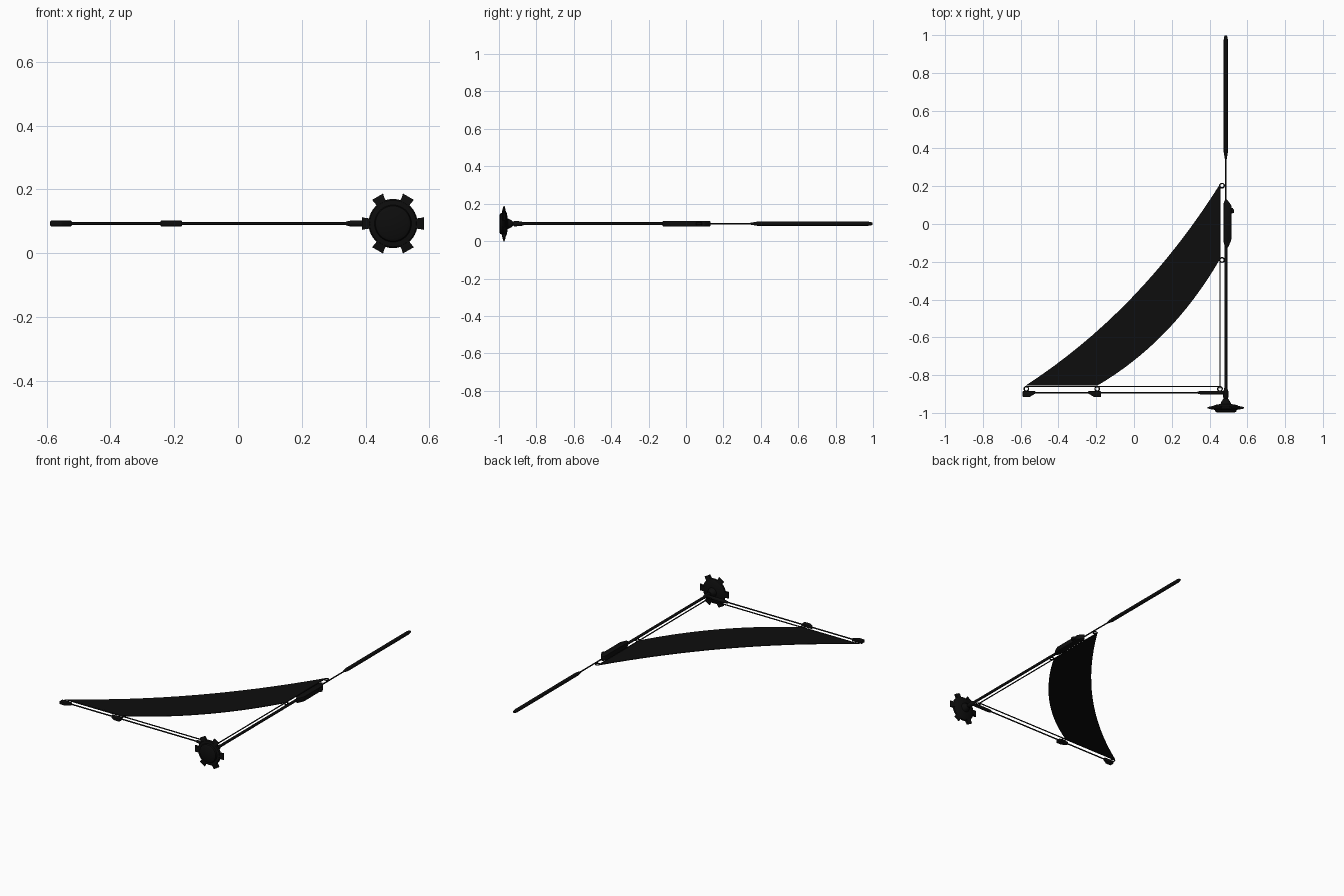
import bpy, bmesh, math
from mathutils import Vector, Matrix

if "Cube" in bpy.data.objects:
    bpy.data.objects.remove(bpy.data.objects["Cube"])

Z = 0.093      # height of the common plane
SX = 0.486     # x of the main shaft
BY = -0.893    # y of the cross bar

black = bpy.data.materials.new("matte black")
black.diffuse_color = (0.004, 0.004, 0.004, 1)
black.use_nodes = True
black.node_tree.nodes["Principled BSDF"].inputs["Base Color"].default_value = black.diffuse_color


def finish(name, bm):
    bmesh.ops.recalc_face_normals(bm, faces=bm.faces)
    me = bpy.data.meshes.new(name)
    bm.to_mesh(me)
    bm.free()
    me.materials.append(black)
    ob = bpy.data.objects.new(name, me)
    bpy.context.collection.objects.link(ob)
    bpy.ops.object.select_all(action='DESELECT')
    ob.select_set(True)
    bpy.context.view_layer.objects.active = ob
    bpy.ops.object.shade_smooth_by_angle(angle=math.radians(35))
    return ob


def lathe(name, origin, axis, profile, n=20):
    """Spin (distance, radius) pairs around an axis through origin."""
    bm = bmesh.new()
    rot = Vector(axis).to_track_quat('Z', 'Y')
    rings = []
    for d, r in profile:
        rings.append([bm.verts.new(Vector(origin) + rot @ Vector(
            (r * math.cos(math.tau * i / n), r * math.sin(math.tau * i / n), d)))
            for i in range(n)])
    for a, b in zip(rings, rings[1:]):
        for i in range(n):
            j = (i + 1) % n
            bm.faces.new((a[i], a[j], b[j], b[i]))
    bm.faces.new(rings[0])
    bm.faces.new(rings[-1])
    return finish(name, bm)


def rod(name, a, b, r, n=12):
    a, b = Vector((*a, Z)), Vector((*b, Z))
    return lathe(name, a, b - a, [(0, r), ((b - a).length, r)], n)


def plate(name, pts, half, bevel=0.0):
    """Extrude an outline in the xy plane to +-half around the common plane."""
    bm = bmesh.new()
    f = bm.faces.new([bm.verts.new((x, y, Z - half)) for x, y in pts])
    new = bmesh.ops.extrude_face_region(bm, geom=[f])['geom']
    bmesh.ops.translate(bm, vec=(0, 0, 2 * half),
                        verts=[v for v in new if isinstance(v, bmesh.types.BMVert)])
    if bevel:
        bmesh.ops.bevel(bm, geom=bm.edges[:], offset=bevel, segments=2,
                        affect='EDGES', profile=0.5)
    return finish(name, bm)


def ring(name, x, y, major=0.012, minor=0.0035, n=20, m=8):
    bm = bmesh.new()
    loops = []
    for i in range(n):
        a = math.tau * i / n
        loops.append([bm.verts.new((
            x + (major + minor * math.cos(math.tau * k / m)) * math.cos(a),
            y + (major + minor * math.cos(math.tau * k / m)) * math.sin(a),
            Z + minor * math.sin(math.tau * k / m))) for k in range(m)])
    for i in range(n):
        p, q = loops[i], loops[(i + 1) % n]
        for k in range(m):
            bm.faces.new((p[k], q[k], q[(k + 1) % m], p[(k + 1) % m]))
    return finish(name, bm)


# Main shaft, thinner beyond the middle grip, with the rear grip
lathe("main_shaft", (SX, 0, Z), (0, 1, 0),
      [(-0.94, 0.008), (0.10, 0.008), (0.11, 0.004), (0.36, 0.004)])
lathe("rear_grip", (SX, 0, Z), (0, 1, 0),
      [(0.34, 0.004), (0.355, 0.007), (0.38, 0.011), (0.975, 0.011),
       (0.99, 0.009), (0.998, 0.005)])

# Middle grip body and its side button
plate("middle_grip", [(0.475, 0.115), (0.484, 0.13), (0.492, 0.13), (0.515, 0.10),
                      (0.515, -0.085), (0.498, -0.125), (0.484, -0.125),
                      (0.475, -0.10)], 0.015, 0.004)
plate("grip_button", [(0.51, 0.085), (0.522, 0.085), (0.53, 0.075), (0.53, 0.06),
                      (0.51, 0.052)], 0.008, 0.002)

# Toothed wheel at the front end
lathe("wheel_hub", (SX, 0, Z), (0, 1, 0),
      [(-0.998, 0.046), (-0.993, 0.055), (-0.984, 0.058), (-0.982, 0.073),
       (-0.976, 0.077), (-0.968, 0.075), (-0.958, 0.058), (-0.953, 0.028),
       (-0.938, 0.022), (-0.925, 0.012)], 40)
bm = bmesh.new()
for k in range(6):
    a = k * math.pi / 3
    # tooth profile: radius, half width, half thickness; widening and thinning outward
    rows = []
    for r, w, t in ((0.06, 0.015, 0.010), (0.084, 0.017, 0.007), (0.097, 0.020, 0.003)):
        row = []
        for sw, st in ((-1, -1), (1, -1), (1, 1), (-1, 1)):
            p = Matrix.Rotation(-a, 3, 'Y') @ Vector((r, st * t, sw * w))
            row.append(bm.verts.new(p + Vector((SX, -0.973, Z))))
        rows.append(row)
    for p, q in zip(rows, rows[1:]):
        for i in range(4):
            bm.faces.new((p[i], p[(i + 1) % 4], q[(i + 1) % 4], q[i]))
    bm.faces.new(rows[0])
    bm.faces.new(rows[-1])
finish("wheel_teeth", bm)

# Collar joining the shaft and cross bar
lathe("shaft_collar", (SX, 0, Z), (0, 1, 0),
      [(-0.925, 0.010), (-0.918, 0.014), (-0.885, 0.013), (-0.868, 0.008)])
lathe("cross_bar_socket", (SX, BY, Z), (-1, 0, 0),
      [(0, 0.010), (0.125, 0.010), (0.14, 0.008), (0.152, 0.004)])
rod("cross_bar", (SX, BY), (-0.58, BY), 0.004)

# Clips on the cross bar, the second one mirrored
clip = [(-0.034, -0.023), (0.002, -0.023), (0.034, -0.004), (0.034, 0.008), (-0.034, 0.008)]
plate("outer_clip", [(-0.555 + x, BY + y) for x, y in clip], 0.009, 0.003)
plate("inner_clip", [(-0.209 - x, BY + y) for x, y in clip], 0.009, 0.003)

# Thin tension lines and the eyelets that hold them
rod("front_line", (-0.575, -0.86), (0.455, -0.86), 0.0035)
rod("side_line", (0.455, -0.87), (0.455, 0.205), 0.0035)
for i, (x, y) in enumerate([(-0.57, -0.873), (-0.195, -0.873), (0.455, -0.873),
                            (0.466, -0.19), (0.466, 0.203)]):
    ring(f"eyelet_{i + 1}", x, y)
for y in (-0.19, 0.203):
    rod("eyelet_pin", (0.476, y), (SX, y), 0.004)


# Curved fabric panel between the two lines
def curve(p0, p1, p2, n=16):
    return [tuple((1 - t) ** 2 * a + 2 * t * (1 - t) * b + t * t * c
                  for a, b, c in zip(p0, p1, p2)) for t in (i / n for i in range(n + 1))]


outer = curve((-0.575, -0.856), (0.03, -0.465), (0.456, 0.212))
inner = curve((-0.195, -0.856), (0.20, -0.625), (0.456, -0.185))
bm = bmesh.new()
layers = [[[bm.verts.new((x, y, Z + s * 0.002)) for x, y in c] for c in (outer, inner)]
          for s in (-1, 1)]
(lo, li), (uo, ui) = layers
for p, q in ((lo, li), (uo, ui), (lo, uo), (li, ui)):
    for i in range(len(p) - 1):
        bm.faces.new((p[i], p[i + 1], q[i + 1], q[i]))
for i in (0, -1):
    bm.faces.new((lo[i], li[i], ui[i], uo[i]))
finish("fabric_panel", bm)
